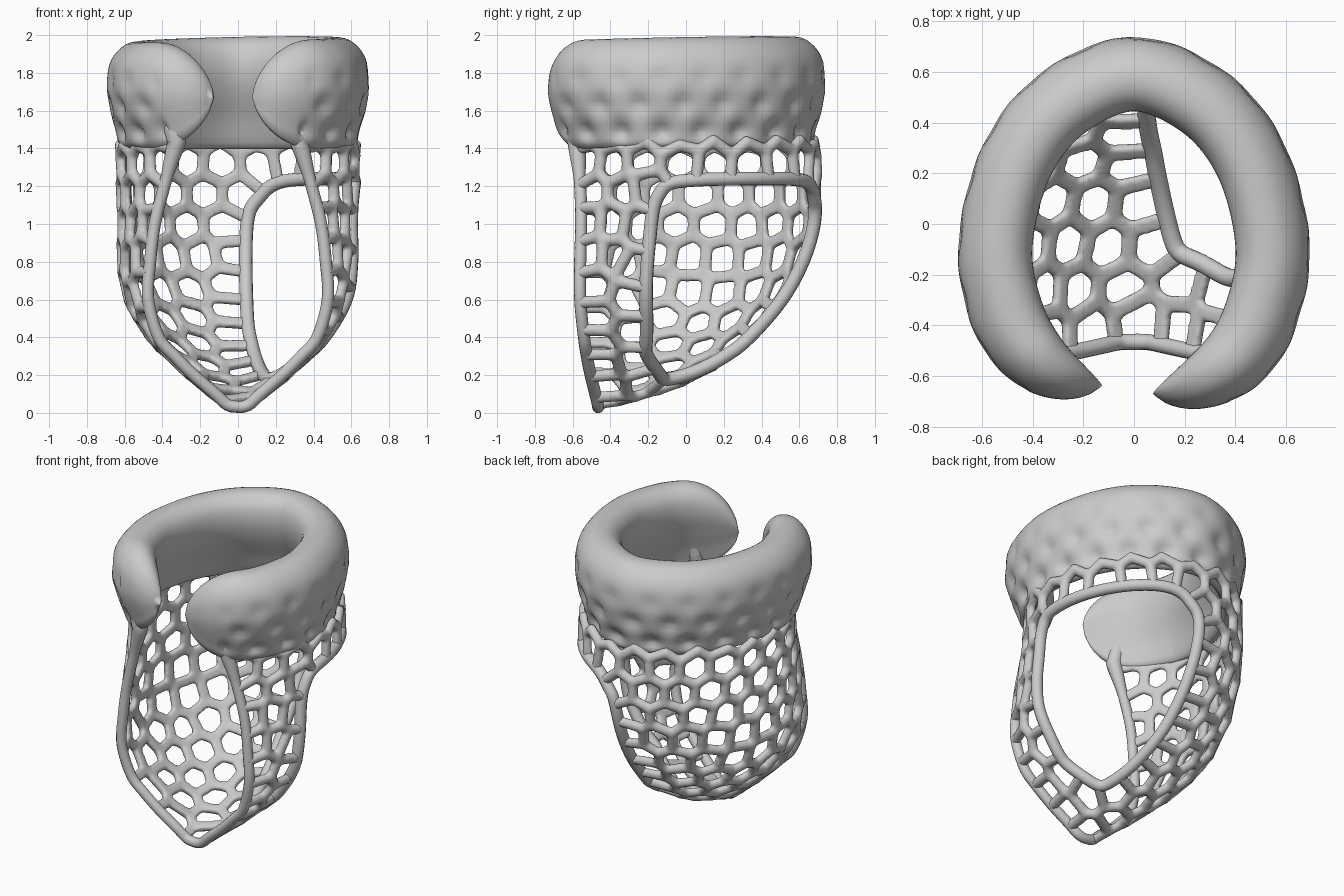
import bpy, bmesh, math
from mathutils import Vector, kdtree

if "Cube" in bpy.data.objects:
    bpy.data.objects.remove(bpy.data.objects["Cube"])

def spline(pts, n, closed=False):
    """Catmull-Rom through points of any dimension."""
    out, m = [], len(pts)
    for i in range(m if closed else m - 1):
        p = [pts[(i + k) % m] if closed else pts[min(max(i + k, 0), m - 1)] for k in (-1, 0, 1, 2)]
        for j in range(n):
            t = j / n
            out.append(tuple(0.5 * (2 * b + (c - a) * t + (2 * a - 5 * b + 4 * c - d) * t * t
                                    + (3 * b - a - 3 * c + d) * t ** 3) for a, b, c, d in zip(*p)))
    return out if closed else out + [tuple(pts[-1])]

# Shell cross-sections: z, half width, back y, front edge x, front edge y
ROWS = spline([(.03, .02, -.42, .015, -.465), (.045, .07, -.37, .06, -.467), (.1, .135, -.22, .12, -.48),
               (.2, .25, .05, .235, -.505), (.3, .355, .22, .335, -.525), (.4, .455, .34, .42, -.54),
               (.6, .575, .51, .475, -.56), (.8, .61, .62, .465, -.56), (1.0, .61, .68, .44, -.555),
               (1.2, .615, .69, .39, -.56), (1.45, .62, .68, .32, -.58), (1.57, .615, .67, .28, -.59)], 10)

def shell(q, z):
    """Shell point: q runs -1 (left front edge) .. 0 (back) .. 1 (right front edge)."""
    i = 0
    while i < len(ROWS) - 2 and ROWS[i + 1][0] < z:
        i += 1
    a, b = ROWS[i], ROWS[i + 1]
    t = (z - a[0]) / (b[0] - a[0])
    w, yb, xf, yf = (a[k] + (b[k] - a[k]) * t for k in range(1, 5))
    yc = yf + .4 * (yb - yf)
    s, aq = (1 if q >= 0 else -1), abs(q)
    if aq < .6:
        th = aq / .6 * math.pi / 2
        return Vector((s * w * math.sin(th), yc + (yb - yc) * math.cos(th), z))
    t = (aq - .6) / .4
    return Vector((s * (w + (xf - w) * t * t), yc - (yc - yf) * t, z))

# Side window outline in (q, z)
WIN = spline([(.15, .24), (.3, .18), (.45, .21), (.58, .3), (.63, .42), (.69, .7), (.70, 1.0),
              (.67, 1.15), (.59, 1.225), (.35, 1.24), (.15, 1.225), (.07, 1.14), (.03, 1.0),
              (.03, .6), (.06, .38)], 8, True)

def in_window(q, z):
    inside = False
    for (x1, y1), (x2, y2) in zip(WIN, WIN[1:] + WIN[:1]):
        if (y1 > z) != (y2 > z) and q < x1 + (z - y1) / (y2 - y1) * (x2 - x1):
            inside = not inside
    return inside

def make_object(name, bm):
    me = bpy.data.meshes.new(name)
    bmesh.ops.recalc_face_normals(bm, faces=bm.faces)
    for f in bm.faces:
        f.smooth = True
    bm.to_mesh(me)
    ob = bpy.data.objects.new(name, me)
    bpy.context.collection.objects.link(ob)
    return ob

def tube(name, pts, radii, closed):
    cu = bpy.data.curves.new(name, 'CURVE')
    cu.dimensions, cu.bevel_depth, cu.bevel_resolution, cu.use_fill_caps = '3D', 1, 4, True
    sp = cu.splines.new('POLY')
    sp.points.add(len(pts) - 1)
    for c, p, r in zip(sp.points, pts, radii):
        c.co, c.radius = (*p, 1), r
    sp.use_cyclic_u, sp.use_smooth = closed, True
    ob = bpy.data.objects.new(name, cu)
    bpy.context.collection.objects.link(ob)

# Rims: window frame and front opening edge (its ends run up inside the collar)
win_pts = [shell(q, z) for q, z in WIN]
tube("window_frame", win_pts, [.036] * len(win_pts), True)
zs = [.03 + 1.40 * (k / 60) ** 1.4 for k in range(61)]
right = [shell(1, z) for z in zs]
right += [Vector(p) for p in spline([right[-1], (.335, -.575, 1.49), (.345, -.56, 1.55), (.36, -.535, 1.65)], 5)][1:]
edge = [Vector((-p.x, p.y, p.z)) for p in reversed(right[1:])] + right
tube("front_rim", edge, [.032 + .024 * max(0, 1 - abs(p.z - 1.5) / .25) for p in edge], False)

# Dense helper surface used to lay out the honeycomb
NQ, NZ = 130, 100
bm = bmesh.new()
grid = {}
for j in range(NZ + 1):
    z = .03 + 1.53 * (j / NZ) ** 1.5
    for i in range(NQ + 1):
        q = -1 + 2 * i / NQ
        if not in_window(q, z):
            grid[i, j] = bm.verts.new(shell(q, z))
for i in range(NQ):
    for j in range(NZ):
        c = [grid.get(k) for k in ((i, j), (i, j + 1), (i + 1, j + 1), (i + 1, j))]
        if all(c):
            bm.faces.new(c)
bmesh.ops.triangulate(bm, faces=bm.faces)
bm.normal_update()
bm.verts.index_update()
V = [v.co.copy() for v in bm.verts]
area = [sum(f.calc_area() for f in v.link_faces) for v in bm.verts]

# Cell centres: regular rows above, farthest points below, then relaxed
S = .19
seeds = []
for r, z in enumerate((1.485, 1.325, 1.16, .995, .83, .665)):
    for sg in (1, -1):
        length, prev, nxt = 0, shell(0, z), S / 2 if r % 2 else (0 if sg > 0 else S)
        for k in range(401):
            p = shell(sg * k / 400, z)
            length, prev = length + (p - prev).length, p
            if length >= nxt:
                nxt += S
                if not in_window(sg * k / 400, z):
                    seeds.append(p)
near = [min((p - s).length for s in seeds) for p in V]
while max(near) > .16:
    s = V[near.index(max(near))]
    seeds.append(s)
    near = [min(d, (p - s).length) for d, p in zip(near, V)]

def label_points():
    kd = kdtree.KDTree(len(seeds))
    for i, s in enumerate(seeds):
        kd.insert(s, i)
    kd.balance()
    return [kd.find(p)[1] for p in V]

for _ in range(35):
    lab = label_points()
    acc, wt = [Vector() for _ in seeds], [0] * len(seeds)
    for p, a, l in zip(V, area, lab):
        acc[l] += p * a
        wt[l] += a
    seeds = [c / w if w else s for c, w, s in zip(acc, wt, seeds)]
lab = label_points()

# Honeycomb corners (three cells meet) and rim ends (two cells meet at a border)
found = {}
for f in bm.faces:
    key = frozenset(lab[v.index] for v in f.verts)
    if len(key) == 3:
        found.setdefault(key, []).append((f.calc_center_median(), f.normal.copy()))
rim_pts = win_pts + edge
for e in bm.edges:
    a, b = e.verts
    if e.is_boundary and lab[a.index] != lab[b.index]:
        p = (a.co + b.co) / 2
        near_rim = min(rim_pts, key=lambda r: (r - p).length)
        side = "top" if p.z > 1.54 else "window" if near_rim in win_pts else "front"
        if (near_rim - p).length < .06:
            p = near_rim
        found.setdefault(frozenset((lab[a.index], lab[b.index], side)), []).append(
            (p, e.link_faces[0].normal.copy()))
nodes = [({k for k in key if isinstance(k, int)}, sum((p for p, n in l), Vector()) / len(l),
          sum((n for p, n in l), Vector()).normalized()) for key, l in found.items()]
bm.free()

# Struts: rounded outside, flat inside, blended by remeshing
R = .034
bm = bmesh.new()

def strut(p, q, n):
    d = (q - p).normalized()
    side = d.cross(n).normalized()
    n = side.cross(d)
    rings = []
    for c in (p - d * .015, q + d * .015):
        ring = []
        for k in range(12):
            a = math.tau * k / 12
            ring.append(bm.verts.new(c + side * R * math.cos(a) + n * R * max(math.sin(a), -.55)))
        rings.append(ring)
    for k in range(12):
        m = (k + 1) % 12
        bm.faces.new((rings[0][k], rings[0][m], rings[1][m], rings[1][k]))
    bm.faces.new(rings[0][::-1])
    bm.faces.new(rings[1])

for i, (la, pa, na) in enumerate(nodes):
    for lb, pb, nb in nodes[i + 1:]:
        mid = (pa + pb) / 2
        hidden = mid.z > 1.44 and mid.y < -.3 or mid.z > 1.465
        if len(la & lb) >= 2 and .004 < (pa - pb).length < .26 and not hidden:
            strut(pa, pb, na + nb)
lattice = make_object("honeycomb_shell", bm)
bm.free()
m = lattice.modifiers.new("blend", 'REMESH')
m.mode, m.voxel_size, m.use_smooth_shade = 'VOXEL', .012, True
m = lattice.modifiers.new("soften", 'SMOOTH')
m.factor, m.iterations = .5, 4

# Padded collar: teardrop section swept round an open egg-shaped path
half = [(.28, .47), (.46, .24), (.54, -.08), (.50, -.34), (.39, -.545)]
path = spline([(-.21, -.725)] + [(-x, y) for x, y in reversed(half)]
              + [(0, .585)] + half + [(.155, -.76)], 16)
section = spline([(.085, 1.42), (.11, 1.5), (.14, 1.62), (.155, 1.75), (.13, 1.88), (.05, 1.965),
                  (-.05, 1.975), (-.12, 1.92), (-.14, 1.82), (-.115, 1.7), (-.045, 1.55),
                  (.02, 1.405)], 4, True)
P = [Vector(p) for p in path]
dist = [0]
for a, b in zip(P, P[1:]):
    dist.append(dist[-1] + (b - a).length)
bm = bmesh.new()
rings = []

def taper(d, length):
    return max(.03, math.sqrt(1 - (1 - min(d / length, 1)) ** 2))

for i, p in enumerate(P):
    t = (P[min(i + 1, len(P) - 1)] - P[max(i - 1, 0)]).normalized()
    n = Vector((-t.y, t.x))
    d = min(dist[i], dist[-1] - dist[i])
    fo, fz = taper(d, .5), taper(d, .33)
    front = min(max((-.25 - p.y) / .3, 0), 1)
    ring = []
    for o, z in section:
        dent = 0
        if o > .05 and d > .2:
            for zr, off, depth in ((1.49, 0, .04), (1.63, .5, .03), (1.77, 0, .014)):
                ds = ((dist[i] - dist[-1] / 2) / S + off + .5) % 1 - .5
                dent += depth * math.exp(-((ds * S) ** 2 + (z - zr) ** 2) / .045 ** 2)
        if o > 0:
            dent += .1 * front * max(0, 1.65 - z) * min(1, o / .08)
        # near the ends the inner face flattens out like a disc
        lean = o - .6 * front * max(0, 1.7 - z) * (.25 if o < 0.03 else .1)
        r = -.12 + (max(lean, -.14) + .12 - dent) * fo
        h = 1.67 + (z - 1.67) * fz + (z - 1.4) * .035 * (p.x + p.y)
        ring.append(bm.verts.new((p.x + n.x * r, p.y + n.y * r, h)))
    rings.append(ring)
for a, b in zip(rings, rings[1:]):
    for k in range(len(section)):
        m = (k + 1) % len(section)
        bm.faces.new((a[k], a[m], b[m], b[k]))
bm.faces.new(rings[0])
bm.faces.new(rings[-1])
make_object("padded_collar", bm)
bm.free()
